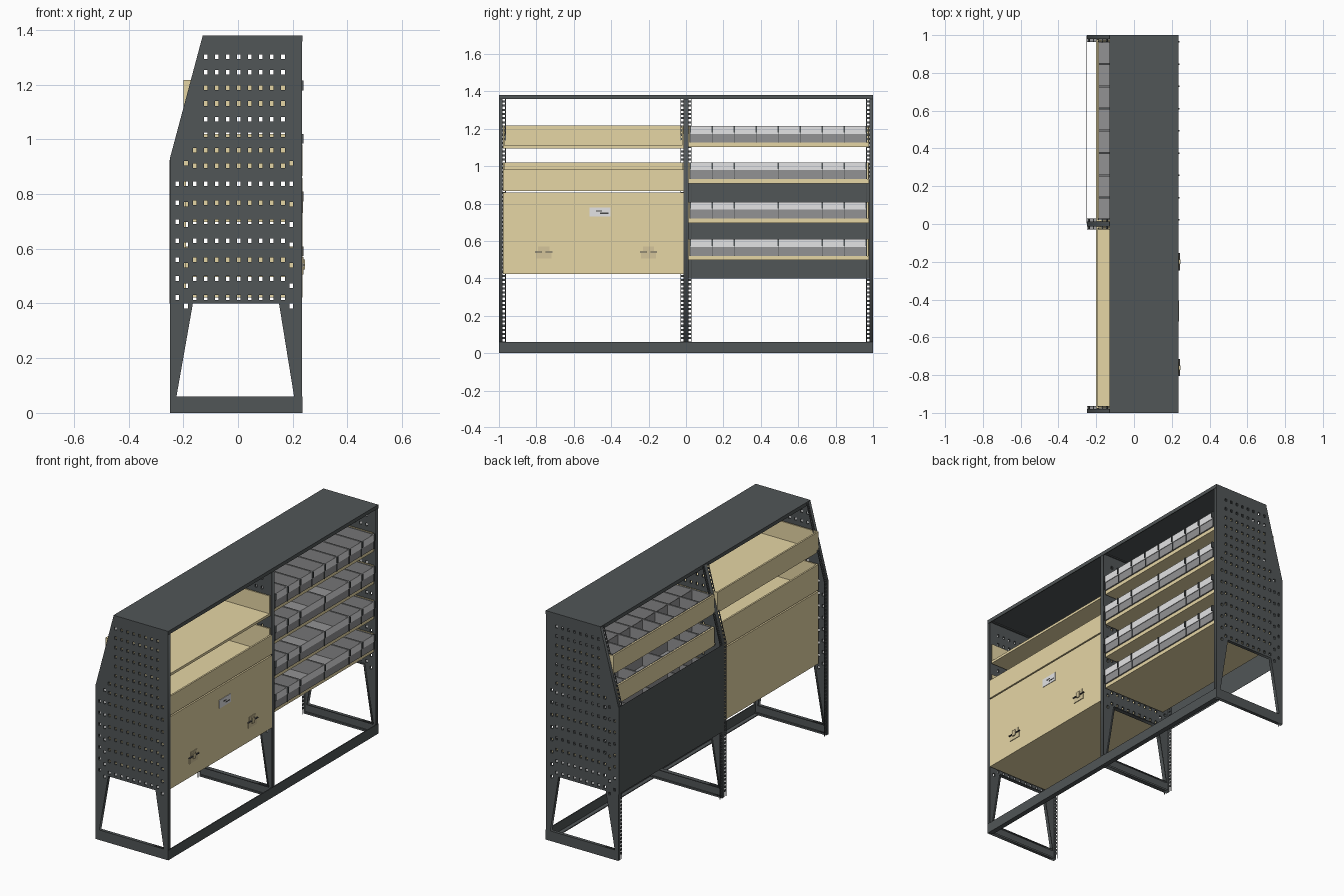
import bpy, bmesh
from mathutils import Matrix, Vector

if "Cube" in bpy.data.objects:
    bpy.data.objects.remove(bpy.data.objects["Cube"])


def material(name, r, g, b):
    m = bpy.data.materials.new(name)
    m.use_nodes = True
    m.diffuse_color = (r, g, b, 1)
    bsdf = next(n for n in m.node_tree.nodes if n.type == 'BSDF_PRINCIPLED')
    bsdf.inputs["Base Color"].default_value = (r, g, b, 1)
    bsdf.inputs["Roughness"].default_value = 0.7
    return m


STEEL = material("dark steel", .082, .092, .095)
WOOD = material("plywood", .79, .67, .375)
BIN = material("grey plastic", .29, .29, .295)
PLATE = material("light grey", .77, .77, .78)
BRASS = material("latch metal", .66, .56, .33)
BLACK = material("dark detail", .06, .06, .06)


def boxes(name, mat, *extents):
    """One object from boxes given as (x0, x1, y0, y1, z0, z1)."""
    bm = bmesh.new()
    for x0, x1, y0, y1, z0, z1 in extents:
        mid = Vector((x0 + x1, y0 + y1, z0 + z1)) / 2
        size = (x1 - x0, y1 - y0, z1 - z0, 1)
        bmesh.ops.create_cube(bm, size=1, matrix=Matrix.Translation(mid) @ Matrix.Diagonal(size))
    me = bpy.data.meshes.new(name)
    bm.to_mesh(me)
    bm.free()
    me.materials.append(mat)
    ob = bpy.data.objects.new(name, me)
    bpy.context.collection.objects.link(ob)


def sheet(name, mat, loops, y, half):
    """Flat sheet in the xz plane; loops after the first cut holes."""
    cu = bpy.data.curves.new(name, 'CURVE')
    cu.dimensions, cu.fill_mode, cu.extrude = '2D', 'BOTH', half
    for loop in loops:
        sp = cu.splines.new('POLY')
        sp.points.add(len(loop) - 1)
        for p, (x, z) in zip(sp.points, loop):
            p.co = (x, z, 0, 1)
        sp.use_cyclic_u = True
    tmp = bpy.data.objects.new(name + "_curve", cu)
    bpy.context.collection.objects.link(tmp)
    dg = bpy.context.evaluated_depsgraph_get()
    me = bpy.data.meshes.new_from_object(tmp.evaluated_get(dg))
    bpy.data.objects.remove(tmp)
    me.transform(Matrix.Translation((0, y, 0)) @ Matrix.Rotation(1.5707963, 4, 'X'))
    me.materials.clear()
    me.materials.append(mat)
    bpy.context.collection.objects.link(bpy.data.objects.new(name, me))


def scaled(loop, cx, cz, s):
    return [(cx + (x - cx) * s, cz + (z - cz) * s) for x, z in loop]


def slot(x, z, w=.0068, h=.0085):
    return [(x - w, z - h), (x + w, z - h), (x + w, z + h), (x - w, z + h)]


# Perforated upright panels
OUTLINE = [(-.249, 0), (.2345, 0), (.2345, 1.379), (-.129, 1.379), (-.249, .93)]
LEG_GAP = [(-.225, .06), (.205, .06), (.15, .4), (-.165, .4)]
REAR_STRIP = [(-.249, 0), (-.245, 0), (-.245, .93), (-.125, 1.379), (-.129, 1.379), (-.249, .93)]
slots = []
for r in range(8):
    for c in range(-1 if r > 5 else 0, 8):
        slots.append(slot(-.118 + c * .0403, 1.302 - r * .057))
for r in range(7):
    z = .837 - r * .0692
    slots += [slot(-.118 + c * .0403, z) for c in range(-1, 8)]
    slots.append(slot(-.222, z))
for r in range(8):
    slots += [slot(x, .912 - r * .0745) for x in (-.19, .195)]


def back_edge(z):
    return -.249 + max(0, z - .93) * .12 / .449


for name, y, flange_y, half, sides in (("right_upright", -.995, -.99, .01, (1,)),
                                       ("middle_upright", 0, 0, .013, (-1, 1)),
                                       ("left_upright", .995, .99, .01, (-1,))):
    sheet(name, STEEL, [OUTLINE, LEG_GAP] + slots, y, .005)
    sheet(name + "_flange", STEEL, [OUTLINE, scaled(OUTLINE, 0, .7, .985)], flange_y, half)
    sheet(name + "_leg_flange", STEEL, [scaled(LEG_GAP, -.01, .23, 1.025), LEG_GAP], flange_y, half)
    # Slotted strip along the rear flange: rungs closed by a thin edge
    rungs = []
    for s in sides:
        a = flange_y + s * half
        lo, hi = sorted((a, a + s * .014))
        for i in range(60):
            z = .03 + i * .0222
            x = back_edge(z + .012)
            rungs.append((x, x + .004, lo, hi, z, z + .011))
        sheet(name + "_rear_edge", STEEL, [REAR_STRIP], a + s * .015, .0015)
    boxes(name + "_rear_rungs", STEEL, *rungs)

# Roof, base rail and rear sheet
boxes("roof", STEEL, (-.13, .235, -1, 1, 1.374, 1.38),
      (.23, .235, -1, 1, 1.358, 1.38), (-.13, -.125, -1, 1, 1.358, 1.38))
boxes("base_rail", STEEL, (.229, .235, -1, 1, 0, .06), (.205, .235, -1, 1, 0, .005))
boxes("rear_sheet", STEEL, (-.2505, -.2493, .002, .998, .4, .925))


def tray(name, y0, y1, z0, floor, lip, front, t):
    """Shelf with raised rear and side boards of thickness t."""
    boxes(name, WOOD, (-.195, front, y0, y1, z0, z0 + floor),
          (-.2, -.19, y0, y1, z0, z0 + lip),
          (-.195, front, y0, y0 + t, z0, z0 + lip),
          (-.195, front, y1 - t, y1, z0, z0 + lip))


# Wooden cabinet and open trays
Y0, Y1 = -.978, -.014
tray("top_tray", Y0, Y1, 1.095, .015, .122, .225, .008)
tray("cabinet_tray", Y0, Y1, .866, .012, .154, .225, .008)
boxes("tray_front_board", WOOD, (.225, .235, Y0, Y1, .866, .982))
boxes("cabinet_body", WOOD, (-.2, .225, Y0, Y1, .422, .432), (-.2, -.19, Y0, Y1, .422, .858))
boxes("cabinet_door", WOOD, (.225, .235, Y0, Y1, .422, .858))

# Door label and latches
boxes("label_plate", PLATE, (.235, .238, -.515, -.405, .73, .78))
boxes("label_marks", BLACK, (.238, .2385, -.48, -.45, .756, .764),
      (.238, .2385, -.46, -.415, .744, .751))
for side, y in (("right", -.76), ("left", -.2)):
    boxes(side + "_latch_plate", BRASS, (.235, .239, y - .04, y + .04, .505, .535),
          (.235, .239, y - .03, y + .03, .546, .57))
    boxes(side + "_latch_bar", BLACK, (.235, .243, y - .046, y + .046, .538, .543))
    boxes(side + "_latch_catch", BRASS, (.239, .245, y - .012, y + .012, .525, .56))

# Shelves of storage bins
even = [.022 + i * .1178 for i in range(9)]
mixed = [even[i] for i in (0, 1, 2, 4, 6, 7, 8)]
rows = (("top", 1.103, even), ("upper", .908, mixed), ("lower", .697, mixed), ("bottom", .497, mixed))
for name, z, splits in rows:
    tray(name + "_bin_shelf", .014, .978, z, .022, .112, .222, .006)
    z0, z1 = z + .023, z + .112
    walls, plates, gaps = [], [], []
    for a, b in zip(splits, splits[1:]):
        a, b, t = a + .002, b - .002, .004
        walls += [(-.188, .225, a, b, z0, z0 + t),
                  (-.188, -.184, a, b, z0, z1),
                  (-.06, -.056, a, b, z0, z1 - .004),
                  (.221, .229, a, b, z0, z1 - .04),
                  (-.188, .225, a, a + t, z0, z1),
                  (-.188, .225, b - t, b, z0, z1)]
        plates.append((.229, .233, a, b, z1 - .042, z1))
    # Dark spacers between the bins, with a tab at the front
    for y in splits:
        gaps += [(-.188, .233, y - .002, y + .002, z0, z1 - .001),
                 (.225, .24, y - .004, y + .004, z1 - .036, z1)]
    boxes(name + "_bins", BIN, *walls)
    boxes(name + "_bin_fronts", PLATE, *plates)
    boxes(name + "_bin_spacers", STEEL, *gaps)
